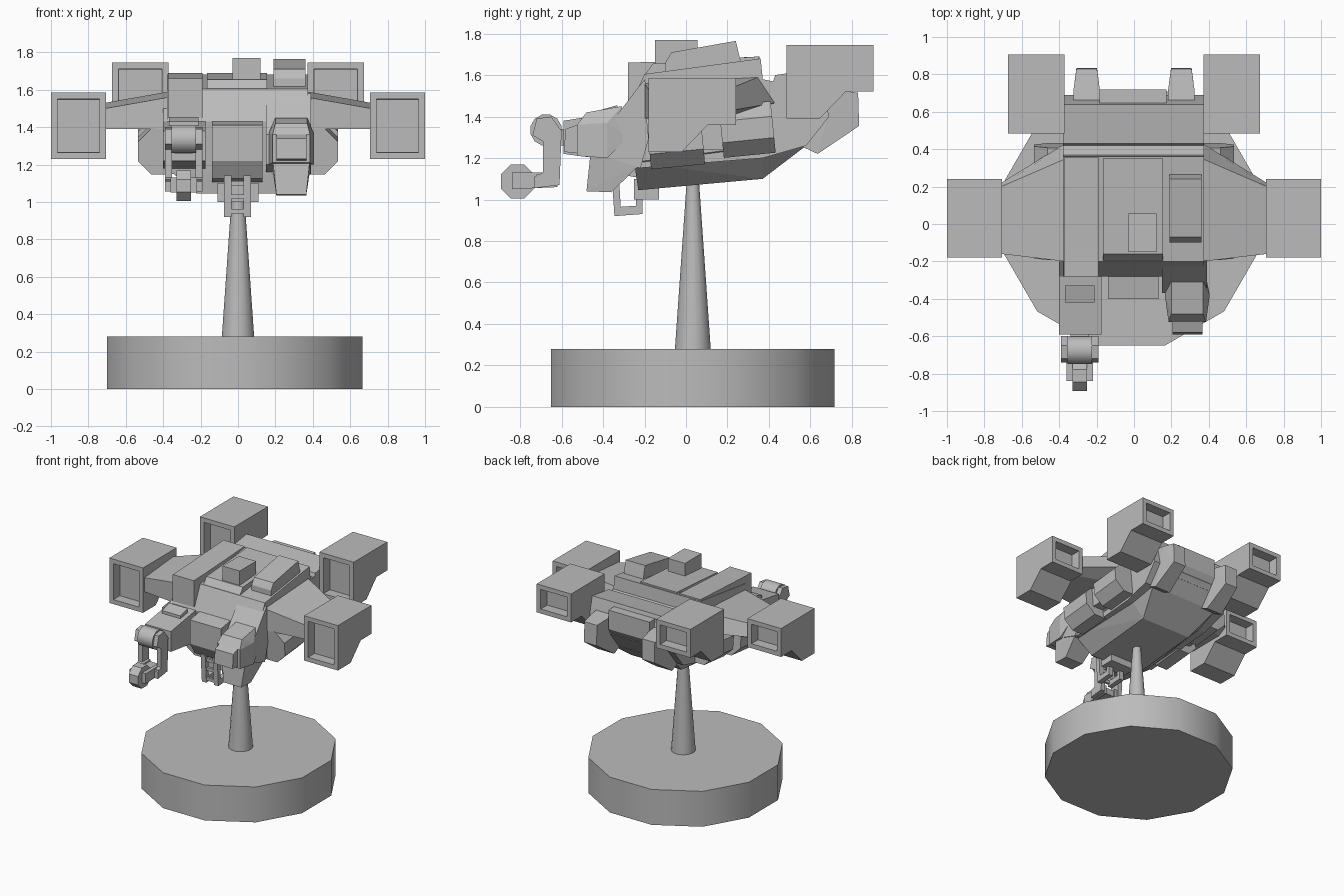
import bpy, bmesh, math
from mathutils import Vector, Matrix

grey = bpy.data.materials.new("hull_grey")
grey.diffuse_color = (0.5, 0.5, 0.5, 1)


def finish(name, bm, smooth=None):
    bmesh.ops.recalc_face_normals(bm, faces=bm.faces[:])
    me = bpy.data.meshes.new(name)
    bm.to_mesh(me)
    bm.free()
    ob = bpy.data.objects.new(name, me)
    bpy.context.collection.objects.link(ob)
    me.materials.append(grey)
    if smooth:
        bpy.context.view_layer.objects.active = ob
        ob.select_set(True)
        bpy.ops.object.shade_smooth_by_angle(angle=math.radians(smooth))
        ob.select_set(False)
    return ob


def prism(name, prof, x0, x1, prof2=None, recess=False):
    """Side profile (y, z) joined from x0 to x1, optionally with another end profile."""
    bm = bmesh.new()
    a = [bm.verts.new((x0, y, z)) for y, z in prof]
    b = [bm.verts.new((x1, y, z)) for y, z in (prof2 or prof)]
    bm.faces.new(a)
    bm.faces.new(b[::-1])
    for i in range(len(a)):
        j = (i + 1) % len(a)
        bm.faces.new((a[j], a[i], b[i], b[j]))
    bmesh.ops.recalc_face_normals(bm, faces=bm.faces[:])
    if recess:
        ys = [p[0] for p in prof]
        ends = [f for f in bm.faces if abs(f.normal.y) > 0.99 and
                min(abs(f.calc_center_median().y - e) for e in (min(ys), max(ys))) < 1e-3]
        bmesh.ops.inset_individual(bm, faces=ends, thickness=0.05)
        bmesh.ops.inset_individual(bm, faces=ends, thickness=0.001, depth=-0.08)
    return finish(name, bm)


def box(name, x0, x1, y0, y1, z0, z1):
    return prism(name, [(y0, z0), (y1, z0), (y1, z1), (y0, z1)], x0, x1)


def hull(name, pts, cx=0.0):
    """Convex solid from (half width, y, z) points mirrored about cx."""
    bm = bmesh.new()
    for w, y, z in pts:
        for s in (-1, 1):
            bm.verts.new((cx + s * w, y, z))
    bmesh.ops.convex_hull(bm, input=bm.verts[:])
    bmesh.ops.dissolve_limit(bm, angle_limit=0.02, verts=bm.verts[:], edges=bm.edges[:])
    return finish(name, bm)


def rod(name, a, b, r0, r1, n, smooth=None):
    a, b = Vector(a), Vector(b)
    bm = bmesh.new()
    rot = (b - a).to_track_quat('Z', 'Y').to_matrix().to_4x4()
    turn = Matrix.Rotation(math.pi / n, 4, 'Z')
    bmesh.ops.create_cone(bm, cap_ends=True, segments=n, radius1=r0, radius2=r1,
                          depth=(b - a).length, matrix=Matrix.Translation((a + b) / 2) @ rot @ turn)
    return finish(name, bm, smooth)


# Display stand
rod("stand_base", (-0.018, 0.033, 0), (-0.018, 0.033, 0.28), 0.707, 0.707, 12, 35)
rod("stand_stem", (0, 0.033, 0.28), (0, 0.033, 1.12), 0.088, 0.028, 16, 35)

# Main fuselage, belly and rear
prism("fuselage", [(-0.2, 1.605), (0.36, 1.68), (0.37, 1.58), (0.42, 1.57), (0.43, 1.6),
                   (0.64, 1.63), (0.66, 1.55), (0.69, 1.4), (0.58, 1.26), (0.37, 1.2),
                   (-0.25, 1.15), (-0.28, 1.43)], -0.38, 0.375)
hull("belly", [(0.22, -0.23, 1.045), (0.22, 0.37, 1.1), (0.3, 0.58, 1.26),
               (0.38, -0.25, 1.18), (0.38, 0.37, 1.26)])
prism("rear_slab", [(0.6, 1.6), (0.72, 1.6), (0.72, 1.45), (0.66, 1.36), (0.6, 1.36)], -0.185, 0.175)

# Roof details
prism("roof_panel", [(-0.2, 1.6), (-0.16, 1.655), (0.35, 1.69), (0.35, 1.6)], -0.165, 0.155)
prism("roof_strip", [(-0.28, 1.45), (-0.28, 1.66), (-0.13, 1.665), (0.355, 1.69), (0.355, 1.6), (-0.15, 1.5)],
      -0.375, -0.19)
box("roof_box", -0.03, 0.12, -0.15, 0.055, 1.62, 1.77)
prism("roof_vent", [(-0.1, 1.6), (-0.1, 1.66), (-0.07, 1.71), (0.24, 1.765), (0.265, 1.66), (0.265, 1.62)],
      0.19, 0.36)

# Nose
prism("nose", [(-0.2, 1.45), (-0.28, 1.43), (-0.4, 1.41), (-0.4, 1.22), (-0.34, 1.125), (-0.2, 1.1)],
      -0.14, 0.13)

# Parts on both sides
pod = [(-0.18, 1.585), (0.24, 1.585), (0.24, 1.36), (0.105, 1.36), (-0.02, 1.23), (-0.18, 1.23)]
rear_pod = [(y + 0.665, z + 0.16) for y, z in pod]
root = [(-0.2, 1.56), (0.347, 1.59), (0.43, 1.466), (0.25, 1.4), (-0.2, 1.39)]
tip = [(-0.16, 1.5), (0.2, 1.53), (0.22, 1.43), (0.15, 1.39), (-0.16, 1.39)]
for s, side in ((-1, "left"), (1, "right")):
    prism(side + "_front_pod", pod, s * 0.705, s, recess=True)
    prism(side + "_rear_pod", rear_pod, s * 0.372, s * 0.673, recess=True)
    prism(side + "_wing", root, s * 0.37, s * 0.71, tip)
    rod(side + "_front_barrel", (s * 0.41, -0.18, 1.27), (s * 0.41, 0.08, 1.295), 0.135, 0.135, 8)
    rod(side + "_rear_barrel", (s * 0.41, 0.17, 1.325), (s * 0.41, 0.42, 1.35), 0.135, 0.135, 8)
    box(side + "_barrel_link", s * 0.3, s * 0.47, 0.04, 0.2, 1.24, 1.4)
    hull(side + "_tail_fin", [(0.055, 0.83, 1.515), (0.055, 0.835, 1.355), (0.07, 0.635, 1.22),
                              (0.07, 0.55, 1.26), (0.07, 0.58, 1.55), (0.07, 0.72, 1.53)], s * 0.253)

# Right gun turret
prism("gun_shoulder", [(-0.2, 1.58), (-0.37, 1.36), (-0.37, 1.2), (-0.22, 1.15), (-0.15, 1.4)], 0.15, 0.39)
hull("gun_head", [(0.12, -0.38, 1.2), (0.1, -0.525, 1.21), (0.1, -0.525, 1.36), (0.12, -0.38, 1.37),
                  (0.085, -0.48, 1.42), (0.085, -0.31, 1.45), (0.1, -0.28, 1.3)], 0.285)
hull("gun_muzzle", [(0.08, -0.5, 1.22), (0.08, -0.5, 1.37), (0.08, -0.58, 1.34), (0.08, -0.59, 1.23)], 0.285)
hull("gun_base", [(0.1, -0.46, 1.23), (0.08, -0.48, 1.04), (0.08, -0.36, 1.035),
                  (0.1, -0.22, 1.17), (0.1, -0.3, 1.25)], 0.285)

# Left manipulator arm
prism("upper_arm", [(-0.2, 1.5), (-0.28, 1.43), (-0.59, 1.38), (-0.59, 1.22), (-0.28, 1.18), (-0.2, 1.2)],
      -0.4, -0.175)
prism("arm_pad", [(-0.42, 1.4), (-0.42, 1.43), (-0.33, 1.455), (-0.33, 1.4)], -0.37, -0.21)
box("arm_link", -0.34, -0.24, -0.68, -0.58, 1.26, 1.34)
rod("elbow", (-0.355, -0.675, 1.335), (-0.225, -0.675, 1.335), 0.077, 0.077, 12, 35)
for x in (-0.372, -0.208):
    prism("forearm_plate", [(-0.74, 1.31), (-0.72, 1.39), (-0.65, 1.4), (-0.6, 1.33), (-0.61, 1.07),
                            (-0.73, 1.055), (-0.73, 1.11), (-0.69, 1.13), (-0.69, 1.28)],
          x - 0.018, x + 0.018)
    c = -0.29 + (0.055 if x > -0.29 else -0.055)
    prism("claw_cheek", [(-0.84, 1.05), (-0.84, 1.13), (-0.62, 1.13), (-0.62, 1.06)], c - 0.015, c + 0.015)
box("wrist", -0.39, -0.19, -0.72, -0.63, 1.07, 1.12)
rod("claw", (-0.33, -0.812, 1.087), (-0.25, -0.812, 1.087), 0.088, 0.088, 8)

# Hook frame under the nose
box("hook_mount", -0.11, 0.11, -0.25, -0.13, 1.0, 1.1)
for x in (-0.055, 0.05):
    prism("hook_rail", [(-0.36, 1.14), (-0.345, 0.92), (-0.21, 0.93), (-0.21, 1.06), (-0.24, 1.06),
                        (-0.24, 0.97), (-0.315, 0.965), (-0.325, 1.14)], x - 0.02, x + 0.02)
for z in (0.95, 1.03, 1.1):
    box("hook_crossbar", -0.05, 0.05, -0.345, -0.325, z - 0.012, z + 0.012)
